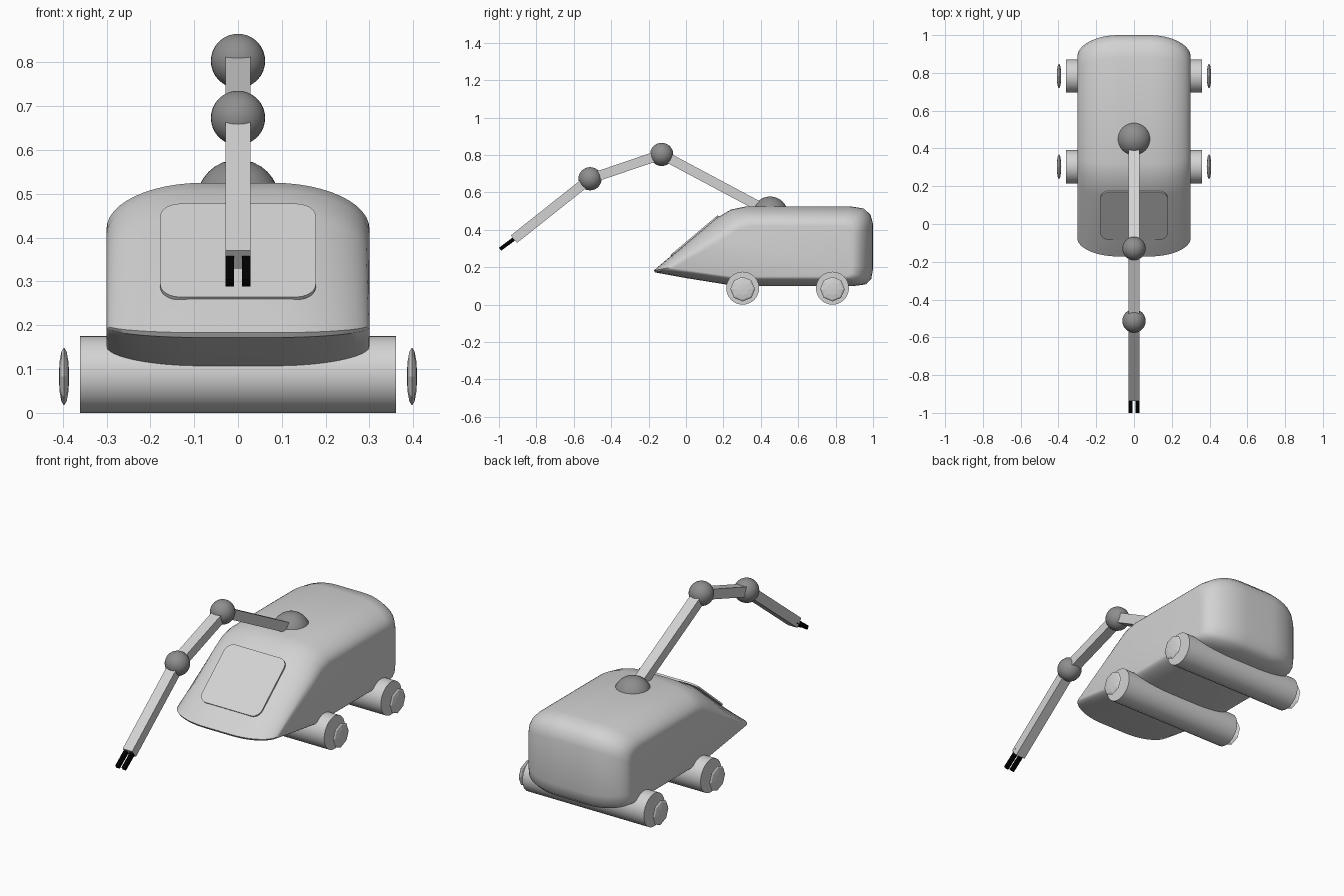
import bpy, bmesh, math
from mathutils import Vector, Matrix

if "Cube" in bpy.data.objects:
    bpy.data.objects.remove(bpy.data.objects["Cube"])


def material(name, v):
    m = bpy.data.materials.new(name)
    m.diffuse_color = (v, v, v, 1)
    m.use_nodes = True
    m.node_tree.nodes["Principled BSDF"].inputs["Base Color"].default_value = m.diffuse_color
    return m


LIGHT = material("light grey", 0.65)
DARK = material("dark grey", 0.27)
BLACK = material("black", 0.0)


def finish(name, bm, mat, smooth=None):
    bmesh.ops.recalc_face_normals(bm, faces=bm.faces[:])
    me = bpy.data.meshes.new(name)
    bm.to_mesh(me)
    bm.free()
    me.materials.append(mat)
    ob = bpy.data.objects.new(name, me)
    bpy.context.collection.objects.link(ob)
    if smooth:
        bpy.ops.object.select_all(action='DESELECT')
        ob.select_set(True)
        bpy.context.view_layer.objects.active = ob
        bpy.ops.object.shade_smooth_by_angle(angle=math.radians(smooth))
    return ob


def sphere(name, loc, r, mat, seg=32, rings=16, scale=(1, 1, 1), rot=None, smooth=40):
    bm = bmesh.new()
    bmesh.ops.create_uvsphere(bm, u_segments=seg, v_segments=rings, radius=r)
    if rot:
        bmesh.ops.transform(bm, matrix=rot, verts=bm.verts)
    bmesh.ops.scale(bm, vec=scale, verts=bm.verts)
    bmesh.ops.translate(bm, vec=loc, verts=bm.verts)
    return finish(name, bm, mat, smooth)


def beam(name, a, b, width, thick, mat, x=0.0, bevel=0.0):
    """Box running between two (y, z) points."""
    d = Vector((0, b[0] - a[0], b[1] - a[1]))
    bm = bmesh.new()
    bmesh.ops.create_cube(bm, size=1)
    bmesh.ops.scale(bm, vec=(width, d.length, thick), verts=bm.verts)
    if bevel:
        edges = [e for e in bm.edges
                 if abs(e.verts[0].co.z - e.verts[1].co.z) > thick / 2]
        bmesh.ops.bevel(bm, geom=edges, offset=bevel, segments=6, profile=0.5, affect='EDGES')
    ang = math.atan2(d.z, d.y)
    mid = Vector((x, (a[0] + b[0]) / 2, (a[1] + b[1]) / 2))
    bmesh.ops.transform(bm, matrix=Matrix.Translation(mid) @ Matrix.Rotation(ang, 4, 'X'),
                        verts=bm.verts)
    return finish(name, bm, mat, 30 if bevel else None)


# Body: side profile at the centre blends to a smaller one at the flanks
CENTRE = [(-.172, .183), (-.165, .172), (.0, .142), (.225, .106), (.32, .10), (.90, .10),
          (.96, .108), (.99, .135), (1, .19), (1, .43), (.987, .48), (.95, .514),
          (.88, .525), (.32, .525), (.24, .508), (.15, .455)]
FLANK = [(-.075, .20), (-.07, .195), (.05, .178), (.24, .152), (.32, .15), (.84, .15),
         (.865, .155), (.88, .17), (.885, .21), (.885, .36), (.88, .39), (.86, .41),
         (.82, .42), (.35, .42), (.29, .405), (.21, .355)]
bm = bmesh.new()
rows = []
STEPS = 12
angles = [math.pi / 2 * i / STEPS for i in range(STEPS + 1)]
half = [(0.08 + 0.22 * math.sin(a), 1 - math.cos(a)) for a in angles]
for x, f in [(-x, f) for x, f in reversed(half)] + half:
    rows.append([bm.verts.new((x, c[0] + (e[0] - c[0]) * f, c[1] + (e[1] - c[1]) * f))
                 for c, e in zip(CENTRE, FLANK)])
n = len(CENTRE)
for r0, r1 in zip(rows, rows[1:]):
    for i in range(n):
        j = (i + 1) % n
        bm.faces.new((r0[i], r0[j], r1[j], r1[i]))
bm.faces.new(rows[0])
bm.faces.new(rows[-1])
finish("body", bm, LIGHT, 42)

# Windscreen panel lying on the sloped nose
beam("windscreen_panel", (-.081, .261), (.172, .474), 0.355, 0.009, LIGHT, bevel=0.045)

# Wheel rollers and their floating hub caps
for label, y in (("front", 0.303), ("rear", 0.783)):
    bm = bmesh.new()
    bmesh.ops.create_cone(bm, cap_ends=True, segments=32, radius1=0.088, radius2=0.088, depth=0.72)
    bmesh.ops.transform(bm, matrix=Matrix.Translation((0, y, 0.088))
                        @ Matrix.Rotation(math.pi / 2, 4, 'Y'), verts=bm.verts)
    finish(label + "_roller", bm, LIGHT, 40)
    for side, s in (("left", -1), ("right", 1)):
        sphere(f"{label}_{side}_hub_cap", (s * 0.397, y, 0.083), 0.066, LIGHT, 8, 6,
               (0.18, 1, 1), Matrix.Rotation(math.pi / 2, 4, 'Y'), None)

# Arm: turret dome, joints and straight links
SHOULDER, ELBOW, WRIST, TIP = (.41, .515), (-.13, .803), (-.513, .673), (-.92, .35)
sphere("turret_dome", (0, .45, .483), 0.095, DARK)
sphere("elbow_joint", (0, *ELBOW), 0.062, DARK)
sphere("wrist_joint", (0, *WRIST), 0.062, DARK)
beam("upper_arm", SHOULDER, ELBOW, 0.056, 0.052, LIGHT)
beam("middle_arm", ELBOW, WRIST, 0.056, 0.052, LIGHT)
beam("fore_arm", WRIST, TIP, 0.056, 0.052, LIGHT)

# Gripper fingers
for side, s in (("left", -1), ("right", 1)):
    beam(side + "_gripper_finger", (-.90, .366), (-.994, .296), 0.019, 0.02, BLACK, x=s * 0.0185)
